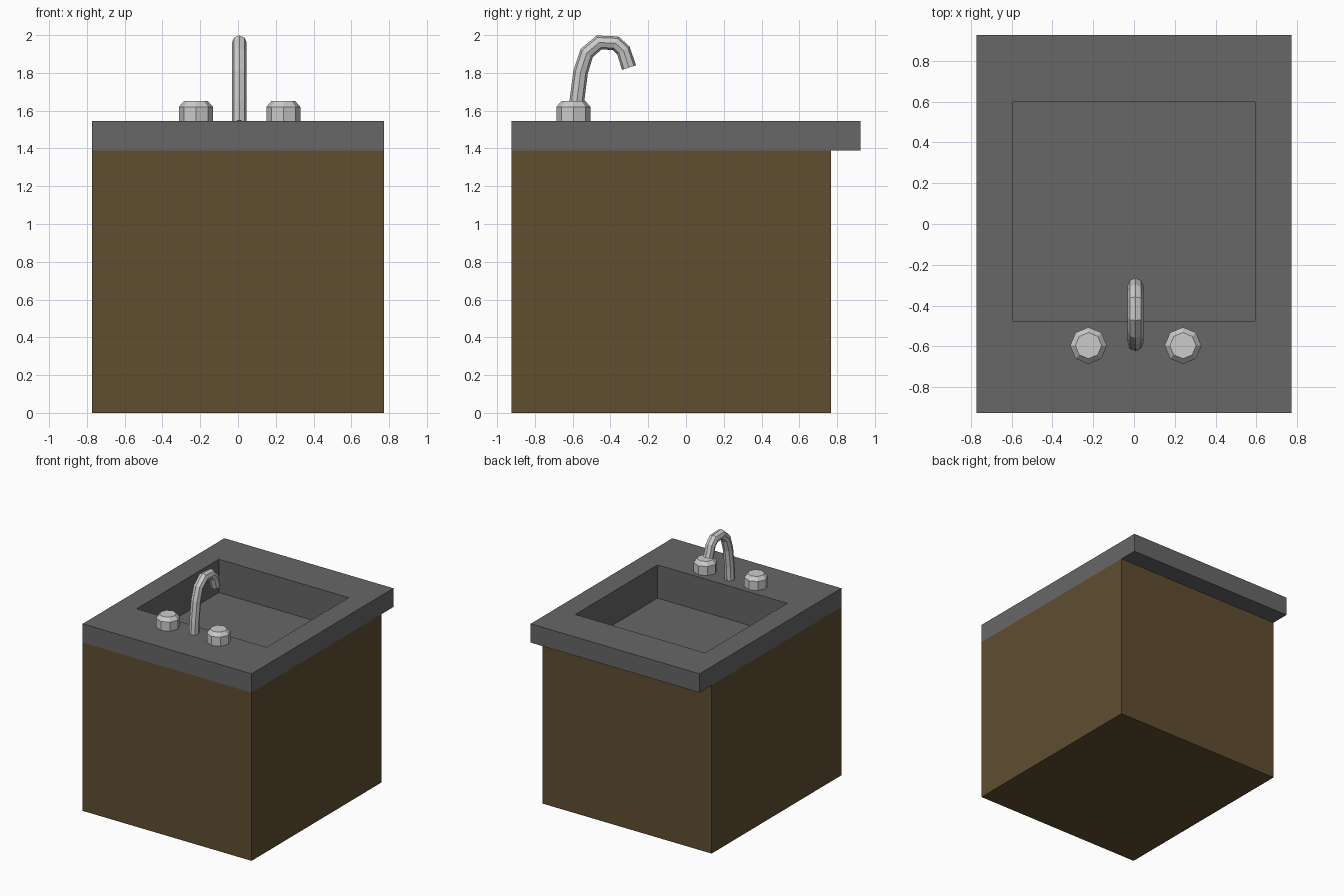
import bpy, bmesh
from mathutils import Matrix, Vector

if "Cube" in bpy.data.objects:
    bpy.data.objects.remove(bpy.data.objects["Cube"])


def material(name, rgb):
    m = bpy.data.materials.new(name)
    m.diffuse_color = (*rgb, 1)
    m.use_nodes = True
    m.node_tree.nodes["Principled BSDF"].inputs["Base Color"].default_value = m.diffuse_color
    return m


def add_object(name, bm, mat=None):
    bmesh.ops.recalc_face_normals(bm, faces=bm.faces)
    me = bpy.data.meshes.new(name)
    bm.to_mesh(me)
    bm.free()
    ob = bpy.data.objects.new(name, me)
    bpy.context.collection.objects.link(ob)
    if mat:
        me.materials.append(mat)
    return ob


def box(lo, hi):
    bm = bmesh.new()
    lo, hi = Vector(lo), Vector(hi)
    bmesh.ops.create_cube(bm, size=1, matrix=Matrix.Translation((lo + hi) / 2)
                          @ Matrix.Diagonal((*(hi - lo), 1)))
    return bm


def face_facing(bm, z):
    return next(f for f in bm.faces if f.normal.z * z > 0.9)


wood = material("wood", (0.115, 0.075, 0.03))
stone = material("stone", (0.135, 0.135, 0.135))
TOP, RIM, BASIN = 1.545, 1.39, 1.27

# Cabinet: box left open under the counter so the basin can hang inside
bm = box((-0.772, -0.925, 0), (0.772, 0.768, RIM))
bmesh.ops.delete(bm, geom=[face_facing(bm, 1)], context='FACES_ONLY')
add_object("cabinet", bm, wood)

# Counter slab with a rectangular basin sunk through it
bm = box((-0.772, -0.925, RIM), (0.772, 0.925, TOP))
top = face_facing(bm, 1)
bmesh.ops.inset_region(bm, faces=[top], thickness=0.1)
for v in top.verts:
    v.co.x = 0.593 if v.co.x > 0 else -0.593
    v.co.y = 0.597 if v.co.y > 0 else -0.475
floor = bmesh.ops.extrude_discrete_faces(bm, faces=[top])["faces"][0]
for v in floor.verts:
    v.co.z = BASIN
# The basin hangs through the slab, so the underside is a matching ring
bottom = face_facing(bm, -1)
bmesh.ops.inset_region(bm, faces=[bottom], thickness=0.1)
for v in bottom.verts:
    v.co.x = 0.593 if v.co.x > 0 else -0.593
    v.co.y = 0.597 if v.co.y > 0 else -0.475
bmesh.ops.delete(bm, geom=[bottom], context='FACES_ONLY')
add_object("counter_with_basin", bm, stone)

# Tap knobs: octagonal prisms with a chamfered top
for name, x in (("left_knob", -0.223), ("right_knob", 0.24)):
    bm = bmesh.new()
    for r1, r2, z1, z2 in ((0.09, 0.09, TOP, 1.62), (0.09, 0.064, 1.62, 1.65)):
        bmesh.ops.create_cone(bm, segments=8, radius1=r1, radius2=r2, depth=z2 - z1,
                              cap_ends=False,
                              matrix=Matrix.Translation((x, -0.596, (z1 + z2) / 2)))
    bmesh.ops.remove_doubles(bm, verts=bm.verts, dist=1e-4)
    bmesh.ops.holes_fill(bm, edges=bm.edges, sides=8)
    add_object(name, bm)

# Spout: eight-sided tube swept along a hooked path
path = [(-0.583, TOP), (-0.578, 1.65), (-0.558, 1.804), (-0.526, 1.905),
        (-0.46, 1.961), (-0.373, 1.957), (-0.331, 1.918), (-0.302, 1.828)]
cu = bpy.data.curves.new("spout", 'CURVE')
cu.dimensions = '3D'
cu.bevel_depth = 0.039
cu.bevel_resolution = 2
cu.use_fill_caps = True
sp = cu.splines.new('POLY')
sp.points.add(len(path) - 1)
for p, (y, z) in zip(sp.points, path):
    p.co = (0.007, y, z, 1)
sp.use_smooth = False
bpy.context.collection.objects.link(bpy.data.objects.new("spout", cu))
